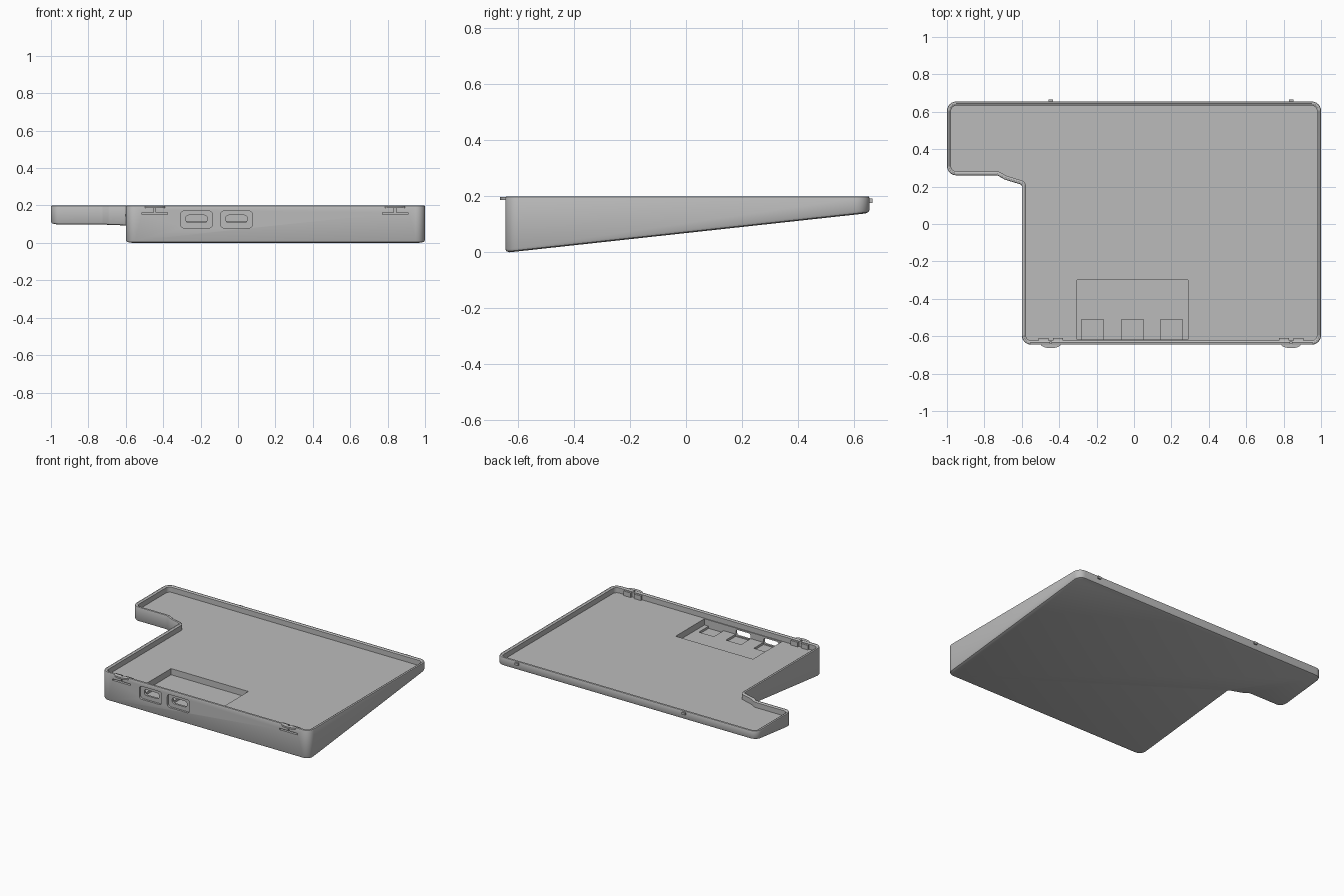
import bpy, bmesh, math
from mathutils import Vector

cube = bpy.data.objects.get("Cube")
if cube:
    bpy.data.objects.remove(cube)

grey = bpy.data.materials.new("plain_grey")
grey.use_nodes = True
COLOUR = (0.5, 0.5, 0.5, 1)
grey.diffuse_color = COLOUR
grey.node_tree.nodes["Principled BSDF"].inputs["Base Color"].default_value = COLOUR

FRONT, BACK, TOP, FLOOR, WALL = -0.645, 0.655, 0.2, 0.158, 0.022
CLIP_X = (-0.445, 0.84)


def make(name, bm):
    bmesh.ops.recalc_face_normals(bm, faces=bm.faces)
    mesh = bpy.data.meshes.new(name)
    bm.to_mesh(mesh)
    bm.free()
    mesh.materials.append(grey)
    ob = bpy.data.objects.new(name, mesh)
    bpy.context.collection.objects.link(ob)
    return ob


def rounded(corners, inset=0, steps=6):
    """Counter-clockwise outline, inset and with its corners rounded."""
    out = []
    n = len(corners)
    for i, (x, y, r) in enumerate(corners):
        p = Vector((x, y))
        a = (p - Vector(corners[i - 1][:2])).normalized()
        b = (Vector(corners[(i + 1) % n][:2]) - p).normalized()
        na, nb = Vector((-a.y, a.x)), Vector((-b.y, b.x))
        mitre = (na + nb) / (1 + na.dot(nb))
        side = 1 if a.cross(b) > 0 else -1
        radius = max(r - side * inset, 0.005)
        centre = p + mitre * (inset + side * radius)
        start = math.atan2(-side * na.y, -side * na.x)
        turn = a.angle_signed(b) * -1
        for k in range(steps + 1):
            t = start + turn * k / steps
            out.append(centre + radius * Vector((math.cos(t), math.sin(t))))
    return out


def loft(name, rings):
    """Closed solid through rings of equal point count."""
    bm = bmesh.new()
    loops = [[bm.verts.new(p) for p in ring] for ring in rings]
    for lo, hi in zip(loops, loops[1:]):
        for i in range(len(lo)):
            j = (i + 1) % len(lo)
            bm.faces.new((lo[i], lo[j], hi[j], hi[i]))
    bm.faces.new(loops[0])
    bm.faces.new(loops[-1])
    return make(name, bm)


def box(name, x0, x1, y0, y1, z0, z1):
    base = ((x0, y0), (x1, y0), (x1, y1), (x0, y1))
    return loft(name, [[(x, y, z) for x, y in base] for z in (z0, z1)])


def port(name, x, half_w, z0, z1, r, y0, y1):
    shape = rounded([(x - half_w, z0, r), (x + half_w, z0, r),
                     (x + half_w, z1, r), (x - half_w, z1, r)])
    return loft(name, [[(p.x, y, p.y) for p in shape] for y in (y0, y1)])


def cut(target, cutter):
    cutter.hide_render = True
    mod = target.modifiers.new("cut", 'BOOLEAN')
    mod.operation, mod.solver, mod.object = 'DIFFERENCE', 'EXACT', cutter
    bpy.context.view_layer.objects.active = target
    bpy.ops.object.modifier_apply(modifier=mod.name)
    bpy.data.objects.remove(cutter)


# Wedge-shaped tray with a side arm
OUTLINE = [(-0.6, FRONT, 0.05), (1, FRONT, 0.05), (1, BACK, 0.05), (-1, BACK, 0.05),
           (-1, 0.26, 0.05), (-0.73, 0.26, 0.04), (-0.69, 0.237, 0.04), (-0.6, 0.21, 0.01)]


def slope(y):
    return max(0, 0.109 * (y + 0.63))


def level(inset, z):
    return [(p.x, p.y, z) for p in rounded(OUTLINE, inset)]


def sloped(inset, lift):
    return [(p.x, p.y, slope(p.y) + lift) for p in rounded(OUTLINE, inset)]


tray = loft("tray", [sloped(0.015, 0), sloped(0.004, 0.004), sloped(0, 0.012),
                     level(0, TOP - 0.007), level(0.002, TOP - 0.002), level(0.007, TOP),
                     level(0.012, TOP), level(WALL, TOP - 0.006), level(WALL, FLOOR)])

# Connector pocket with three deeper notches
cut(tray, box("pocket_cutter", -0.305, 0.29, -0.617, -0.3, 0.115, 0.25))
for x in (-0.222, -0.008, 0.2):
    cut(tray, box("notch_cutter", x - 0.058, x + 0.058, -0.617, -0.51, 0.1, 0.13))

# Two ports through the front wall
for x in (-0.222, -0.008):
    cut(tray, port("recess_cutter", x, 0.085, 0.08, 0.17, 0.018, -0.7, -0.631))
    cut(tray, port("slot_cutter", x, 0.057, 0.108, 0.148, 0.016, -0.7, -0.6))

# Slits that free the front clips
for x in CLIP_X:
    cut(tray, box("slit_cutter", x - 0.068, x + 0.068, -0.7, -0.628, 0.153, 0.163))
    cut(tray, box("split_cutter", x - 0.005, x + 0.005, -0.7, -0.628, 0.158, 0.25))

bpy.ops.object.select_all(action='DESELECT')
tray.select_set(True)
bpy.context.view_layer.objects.active = tray
bpy.ops.object.shade_smooth_by_angle(angle=math.radians(30))

# Clips on the front wall, catches on the back wall
for side, x in zip(("right", "left"), CLIP_X):
    arc = [math.pi * (1 + k / 12) for k in range(13)]
    lens = [(x + 0.055 * math.cos(t), FRONT + 0.005 + 0.024 * math.sin(t)) for t in arc]
    loft(side + "_front_clip", [[(px, py, z) for px, py in lens] for z in (0.187, 0.198)])
    for part, s in (("outer", -1), ("inner", 1)):
        a, b = sorted((x + s * 0.012, x + s * 0.066))
        box(f"{side}_{part}_clip_block", a, b, -0.63, -0.609, FLOOR - 0.002, 0.19)
    box(side + "_back_catch", x - 0.012, x + 0.012, BACK - 0.01, BACK + 0.011, 0.176, 0.192)
